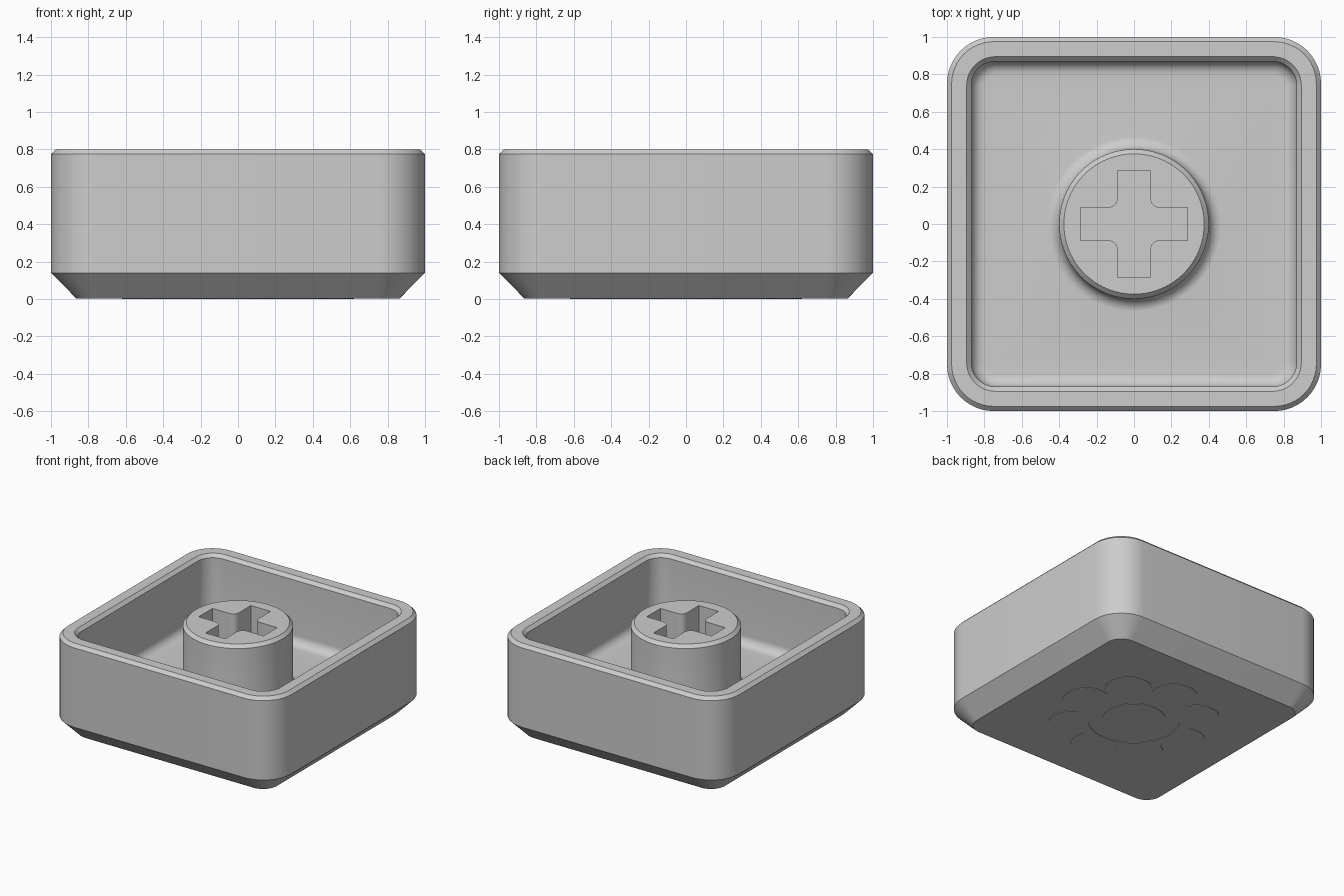
import bpy, bmesh, math
from math import cos, sin, pi, radians

if "Cube" in bpy.data.objects:
    bpy.data.objects.remove(bpy.data.objects["Cube"])

grey = bpy.data.materials.new("light grey")
grey.diffuse_color = (0.61, 0.61, 0.61, 1)
grey.use_nodes = True
grey.node_tree.nodes["Principled BSDF"].inputs["Base Color"].default_value = grey.diffuse_color

FLOOR, FILLET, RELIEF = 0.27, 0.07, 0.004


def rounded_square(half, radius, z, steps=12):
    pts = []
    for q in range(4):
        cx = (half - radius) * (1 if q in (0, 3) else -1)
        cy = (half - radius) * (1 if q in (0, 1) else -1)
        for i in range(steps + 1):
            a = (q + i / steps) * pi / 2
            pts.append((cx + radius * cos(a), cy + radius * sin(a), z))
    return pts


def circle(radius, z, n=96):
    return [(radius * cos(2 * pi * i / n), radius * sin(2 * pi * i / n), z) for i in range(n)]


def flower(z, petals=8, centre=0.45, radius=0.17, n=192):
    # outline of a ring of round petals
    pts = []
    for i in range(n):
        a = 2 * pi * i / n
        step = 2 * pi / petals
        d = (a + step / 2) % step - step / 2
        r = centre * cos(d) + math.sqrt(max(0, radius ** 2 - (centre * sin(d)) ** 2))
        pts.append((r * cos(a), r * sin(a), z))
    return pts


def loft(name, rings, closed=False):
    # skin a stack of outlines, capping the ends or closing the loop
    bm = bmesh.new()
    loops = [[bm.verts.new(p) for p in ring] for ring in rings]
    n = len(loops[0])
    for lo, hi in list(zip(loops, loops[1:])) + ([(loops[-1], loops[0])] if closed else []):
        for i in range(n):
            j = (i + 1) % n
            bm.faces.new((lo[i], lo[j], hi[j], hi[i]))
    if not closed:
        bm.faces.new(loops[0][::-1])
        bm.faces.new(loops[-1])
    bmesh.ops.recalc_face_normals(bm, faces=bm.faces)
    me = bpy.data.meshes.new(name)
    bm.to_mesh(me)
    bm.free()
    me.materials.append(grey)
    ob = bpy.data.objects.new(name, me)
    bpy.context.collection.objects.link(ob)
    return ob


def combine(ob, other, operation):
    # apply a boolean and drop the second object
    mod = ob.modifiers.new("boolean", 'BOOLEAN')
    mod.operation, mod.solver, mod.object = operation, 'EXACT', other
    bpy.context.view_layer.objects.active = ob
    bpy.ops.object.modifier_apply(modifier=mod.name)
    bpy.data.objects.remove(other)


def smooth(ob):
    ob.data.shade_smooth()
    ob.data.set_sharp_from_angle(angle=radians(25))


# shell: chamfered base, walls, bevelled rim, hollow inside with a rounded floor edge
rings = [rounded_square(*s) for s in (
    (0.865, 0.12, RELIEF), (1, 0.25, 0.14), (1, 0.25, 0.775), (0.975, 0.225, 0.8),
    (0.895, 0.155, 0.8), (0.87, 0.13, 0.775))]
for i in range(9):
    a = i / 8 * pi / 2
    inset = FILLET * (1 - cos(a))
    rings.append(rounded_square(0.87 - inset, 0.13 - inset, FLOOR + FILLET * (1 - sin(a))))
rings.append(rounded_square(0.75, 0.04, FLOOR))
shell = loft("shell", rings)

# stem: post with a flared foot and a bevelled top
rings = [circle(0.4 + FILLET, FLOOR - 0.05)]
for i in range(9):
    a = i / 8 * pi / 2
    rings.append(circle(0.4 + FILLET * (1 - sin(a)), FLOOR - 0.0005 + FILLET * (1 - cos(a))))
rings += [circle(0.4, 0.775), circle(0.375, 0.8)]
combine(shell, loft("stem", rings), 'UNION')

# cross-shaped socket with rounded inner corners
W, L, R = 0.087, 0.287, 0.05
quarter = [(L, -W), (L, W)]
for i in range(7):
    a = -pi / 2 - i / 6 * pi / 2
    quarter.append((W + R + R * cos(a), W + R + R * sin(a)))
cross = []
for q in range(4):
    c, s = (1, 0, -1, 0)[q], (0, 1, 0, -1)[q]
    cross += [(x * c - y * s, x * s + y * c) for x, y in quarter]
cutter = loft("socket_cutter", [[(x, y, z) for x, y in cross] for z in (FLOOR + 0.01, 1.0)])
combine(shell, cutter, 'DIFFERENCE')
smooth(shell)

# shallow flower relief under the base: petal plate and centre disc
top = RELIEF + 0.001
smooth(loft("flower_petals", [flower(0), flower(top), circle(0.335, top, 192),
                              circle(0.335, 0, 192)], closed=True))
smooth(loft("flower_centre", [circle(0.23, 0), circle(0.23, top)]))
